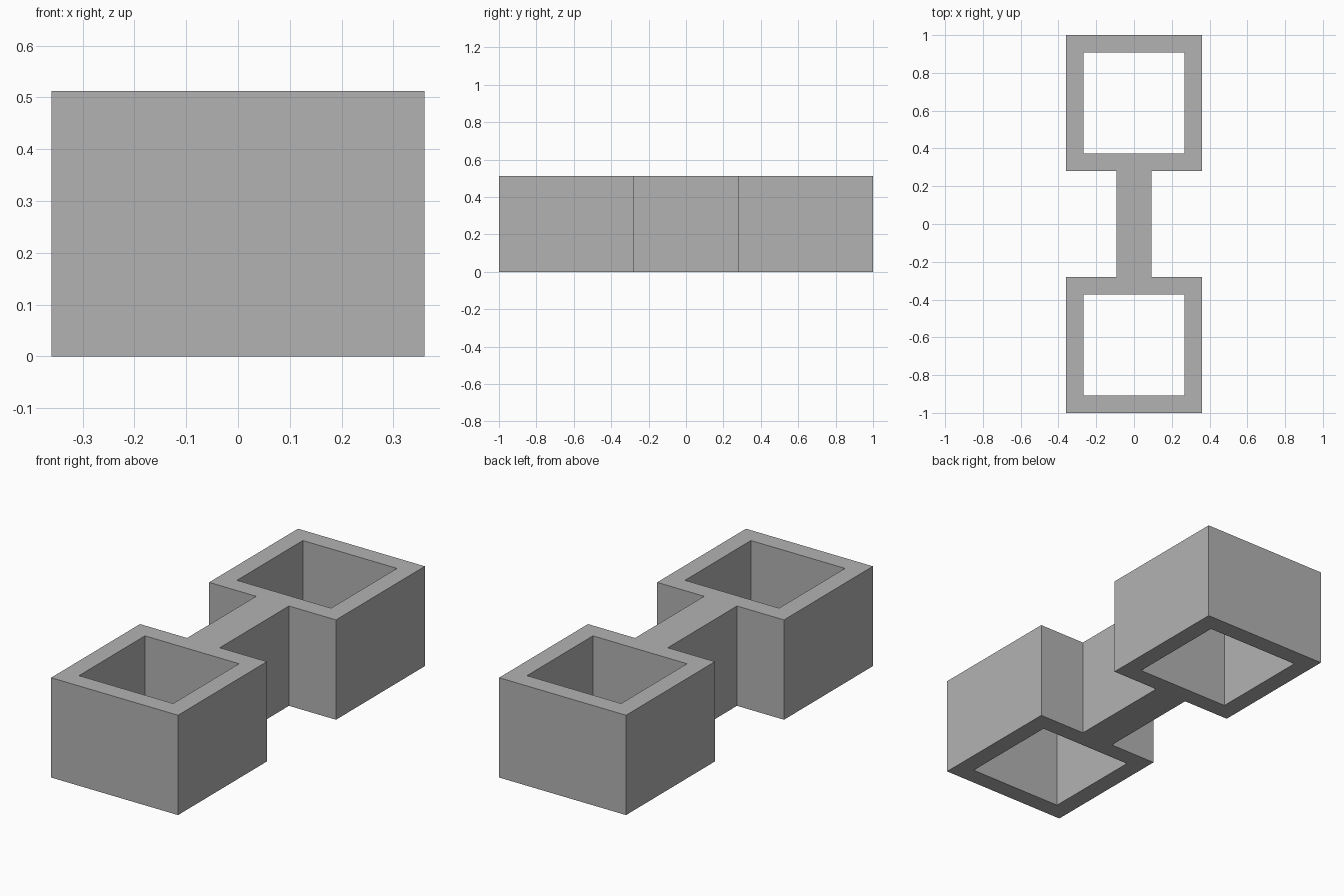
import bpy
import bmesh

cube = bpy.data.objects.get("Cube")
if cube:
    bpy.data.objects.remove(cube, do_unlink=True)

HEIGHT = 0.512
HALF_WIDTH = 0.36
WALL = 0.093
HALF_WEB = 0.093
FRAME_START = 0.28

# Flat grey material
grey = bpy.data.materials.new("plain grey")
grey.use_nodes = True
colour = (0.45, 0.45, 0.45, 1)
grey.diffuse_color = colour
grey.node_tree.nodes["Principled BSDF"].inputs["Base Color"].default_value = colour


def mirrored(values):
    return sorted([-v for v in values] + values)


# Plan lines of the two square frames and the web between them
xs = mirrored([HALF_WEB, HALF_WIDTH - WALL, HALF_WIDTH])
ys = mirrored([FRAME_START, FRAME_START + WALL, 1 - WALL, 1])


def is_solid(x, y):
    x, y = abs(x), abs(y)
    if y < FRAME_START:
        return x < HALF_WEB
    hollow = x < HALF_WIDTH - WALL and FRAME_START + WALL < y < 1 - WALL
    return not hollow


# Fill the solid cells of the plan, then raise them to full height
bm = bmesh.new()
for x0, x1 in zip(xs, xs[1:]):
    for y0, y1 in zip(ys, ys[1:]):
        if is_solid((x0 + x1) / 2, (y0 + y1) / 2):
            corners = [(x0, y0), (x1, y0), (x1, y1), (x0, y1)]
            bm.faces.new([bm.verts.new((x, y, 0)) for x, y in corners])
bmesh.ops.remove_doubles(bm, verts=bm.verts[:], dist=0.0001)
raised = bmesh.ops.extrude_face_region(bm, geom=bm.faces[:], use_keep_orig=True)
top = [v for v in raised["geom"] if isinstance(v, bmesh.types.BMVert)]
bmesh.ops.translate(bm, verts=top, vec=(0, 0, HEIGHT))
bmesh.ops.recalc_face_normals(bm, faces=bm.faces[:])

mesh = bpy.data.meshes.new("twin_frame_block")
bm.to_mesh(mesh)
bm.free()
mesh.materials.append(grey)
block = bpy.data.objects.new("twin_frame_block", mesh)
bpy.context.collection.objects.link(block)
